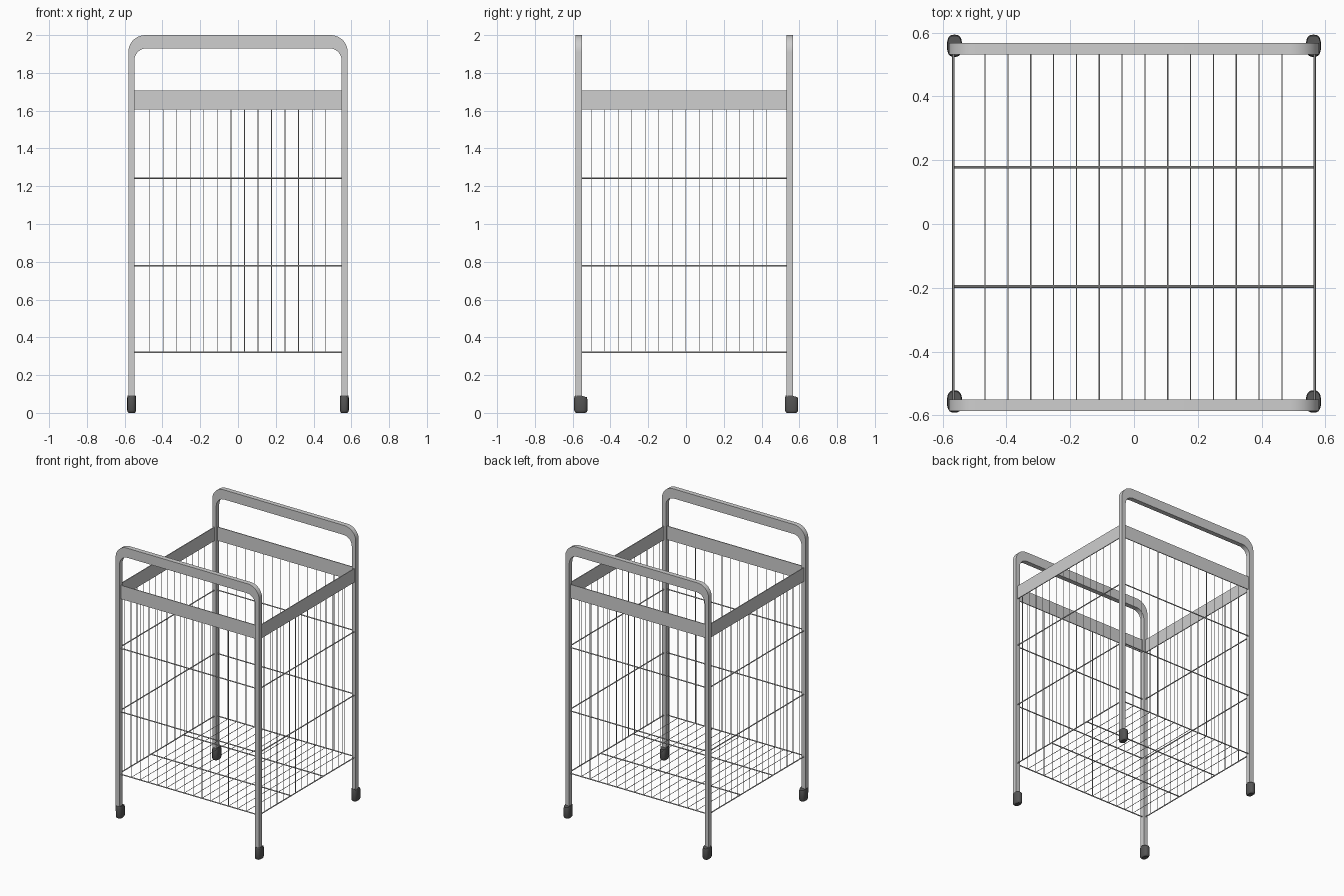
import bpy, bmesh, math
from mathutils import Vector

if "Cube" in bpy.data.objects:
    bpy.data.objects.remove(bpy.data.objects["Cube"])


def material(name, rgb):
    m = bpy.data.materials.new(name)
    m.diffuse_color = (*rgb, 1)
    m.use_nodes = True
    m.node_tree.nodes["Principled BSDF"].inputs["Base Color"].default_value = m.diffuse_color
    return m


METAL = material("grey metal", (0.62, 0.62, 0.62))
RUBBER = material("dark rubber", (0.09, 0.09, 0.09))


def finish(name, bm, mat, smooth=True):
    bmesh.ops.recalc_face_normals(bm, faces=bm.faces)
    me = bpy.data.meshes.new(name)
    bm.to_mesh(me)
    bm.free()
    me.materials.append(mat)
    ob = bpy.data.objects.new(name, me)
    bpy.context.collection.objects.link(ob)
    if smooth:
        bpy.ops.object.select_all(action='DESELECT')
        ob.select_set(True)
        bpy.context.view_layer.objects.active = ob
        bpy.ops.object.shade_smooth_by_angle(angle=math.radians(35))
    return ob


def arc(cx, cz, r, a0, a1, n=10):
    return [(cx + r * math.cos(math.radians(a0 + (a1 - a0) * i / n)),
             cz + r * math.sin(math.radians(a0 + (a1 - a0) * i / n))) for i in range(n + 1)]


def wires(name, segments, radius, sides=6):
    """Straight round rods, one per (start, end) pair, in a single object."""
    bm = bmesh.new()
    for a, b in segments:
        a, b = Vector(a), Vector(b)
        d = b - a
        made = bmesh.ops.create_cone(bm, cap_ends=True, segments=sides, radius1=radius,
                                     radius2=radius, depth=d.length)
        rot = d.to_track_quat('Z', 'Y').to_matrix().to_4x4()
        rot.translation = (a + b) / 2
        bmesh.ops.transform(bm, matrix=rot, verts=made["verts"])
    return finish(name, bm, METAL)


def box(bm, lo, hi):
    made = bmesh.ops.create_cube(bm, size=1)
    for v in made["verts"]:
        v.co = Vector([lo[i] if v.co[i] < 0 else hi[i] for i in range(3)])


# Side frames: each an upside-down U with two legs and a deeper top handle
X_OUT, X_IN, LEG_BOTTOM = 0.581, 0.549, 0.05


def frame(name, y0, y1):
    outer = arc(X_OUT - 0.09, 1.91, 0.09, 0, 90) + arc(-X_OUT + 0.09, 1.91, 0.09, 90, 180)
    inner = arc(-X_IN + 0.065, 1.865, 0.065, 180, 90) + arc(X_IN - 0.065, 1.865, 0.065, 90, 0)
    outer = [(X_OUT, LEG_BOTTOM)] + outer + [(-X_OUT, LEG_BOTTOM)]
    inner = list(reversed([(-X_IN, LEG_BOTTOM)] + inner + [(X_IN, LEG_BOTTOM)]))
    bm = bmesh.new()
    rings = [[bm.verts.new((p[0], y, p[1])) for p in line]
             for line, y in ((outer, y0), (outer, y1), (inner, y1), (inner, y0))]
    for k in range(4):
        a, b = rings[k], rings[(k + 1) % 4]
        for i in range(len(a) - 1):
            bm.faces.new((a[i], a[i + 1], b[i + 1], b[i]))
    for end in (0, -1):
        bm.faces.new([r[end] for r in rings])
    return finish(name, bm, METAL)


frame("front_frame", -0.586, -0.551)
frame("back_frame", 0.532, 0.567)

# Flat band around the top of the basket
XS, YF, YB = 0.567, -0.568, 0.55
bm = bmesh.new()
T = 0.003
for s in (-1, 1):
    box(bm, (s * XS - T, YF, 1.606), (s * XS + T, YB, 1.706))
for y in (YF, YB):
    box(bm, (-XS, y - T, 1.606), (XS, y + T, 1.706))
finish("top_band", bm, METAL, smooth=False)

# Thick horizontal rings and the two floor cross bars
Z_FLOOR = 0.321
rings = []
for z in (Z_FLOOR, 0.778, 1.243):
    for s in (-1, 1):
        rings.append(((s * XS, YF, z), (s * XS, YB, z)))
    for y in (YF, YB):
        rings.append(((-XS, y, z), (XS, y, z)))
for y in (-0.196, 0.178):
    rings.append(((-XS, y, Z_FLOOR), (XS, y, Z_FLOOR)))
wires("basket_rings", rings, 0.004, 8)

# Thin wires: upright on four sides, and running front to back on the floor
thin = []
for i in range(14):
    x, y = -0.467 + 0.0716 * i, -0.501 + 0.0714 * i
    thin += [((x, yy, Z_FLOOR - 0.003), (x, yy, 1.62)) for yy in (YF, YB)]
    thin += [((s * XS, y, Z_FLOOR - 0.003), (s * XS, y, 1.62)) for s in (-1, 1)]
    thin.append(((x, YF, Z_FLOOR), (x, YB, Z_FLOOR)))
wires("basket_wires", thin, 0.002)


# Rubber feet: oval caps with rounded bottoms and a slightly sloping top
def foot(name, cx, cy):
    n, w, d = 24, 0.0235, 0.035
    bm = bmesh.new()
    levels = []
    for z, k in ((0, 0.72), (0.004, 0.88), (0.013, 1), (0.08, 1), (0.092, 0.9)):
        ring = []
        for i in range(n):
            a = 2 * math.pi * i / n
            # Rounded-rectangle outline from a squared-off ellipse
            x = w * math.copysign(abs(math.cos(a)) ** 0.75, math.cos(a))
            y = d * math.copysign(abs(math.sin(a)) ** 0.75, math.sin(a))
            drop = max(0, y) * 0.25 if z > 0.05 else 0
            ring.append(bm.verts.new((cx + x * k, cy + y * k, z - drop)))
        levels.append(ring)
    for a, b in zip(levels, levels[1:]):
        for i in range(n):
            bm.faces.new((a[i], a[(i + 1) % n], b[(i + 1) % n], b[i]))
    bm.faces.new(levels[0])
    bm.faces.new(levels[-1])
    return finish(name, bm, RUBBER)


for side, s in (("left", -1), ("right", 1)):
    foot("front_foot_" + side, s * 0.563, -0.557)
    foot("back_foot_" + side, s * 0.563, 0.559)
